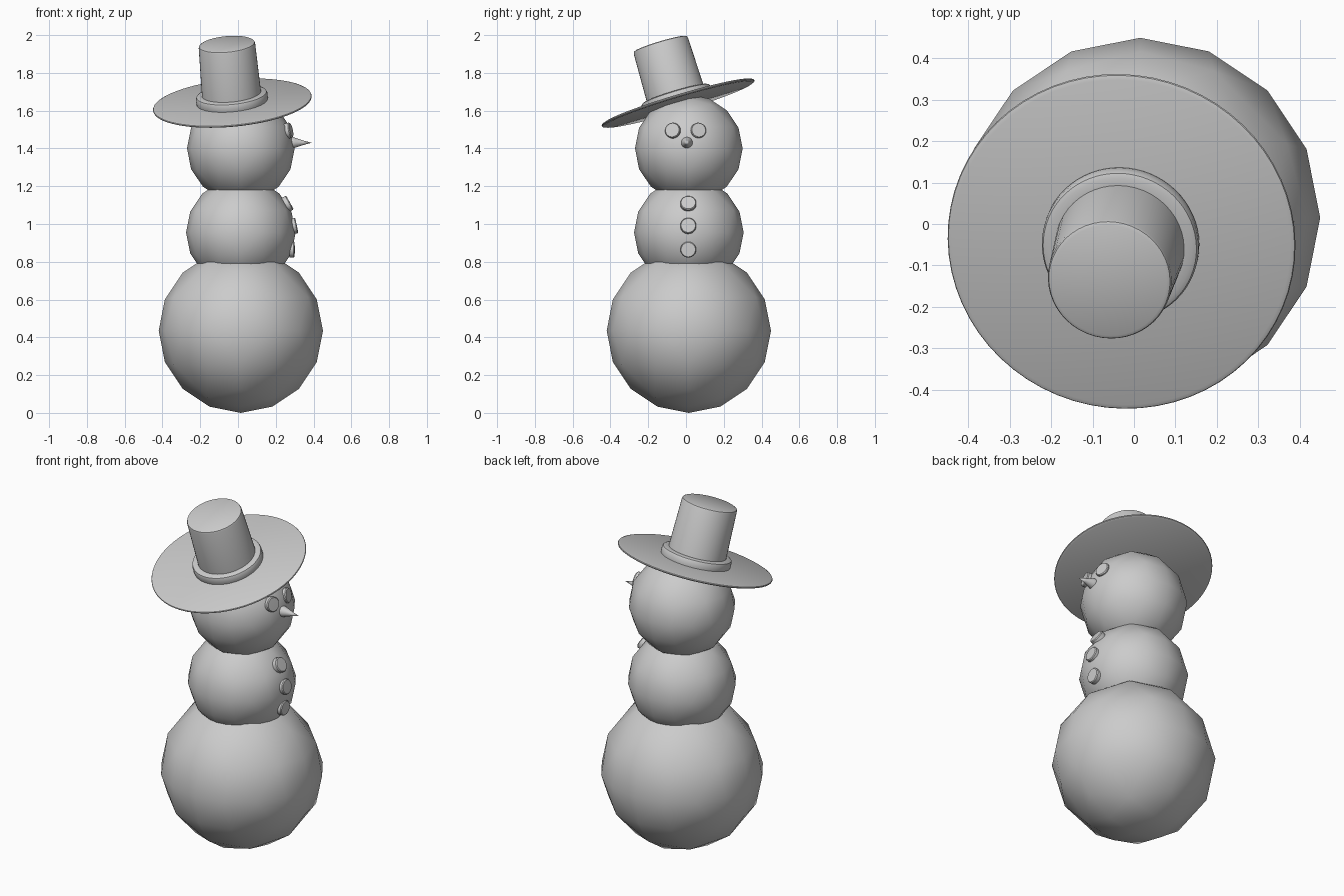
import bpy, bmesh, math
from mathutils import Vector

if "Cube" in bpy.data.objects:
    bpy.data.objects.remove(bpy.data.objects["Cube"])

AX, AY = 0.015, 0.015   # axis of the stacked balls


def finish(bm, name, angle):
    bmesh.ops.recalc_face_normals(bm, faces=bm.faces)
    mesh = bpy.data.meshes.new(name)
    bm.to_mesh(mesh)
    bm.free()
    ob = bpy.data.objects.new(name, mesh)
    bpy.context.collection.objects.link(ob)
    bpy.ops.object.select_all(action='DESELECT')
    ob.select_set(True)
    bpy.context.view_layer.objects.active = ob
    bpy.ops.object.shade_smooth_by_angle(angle=math.radians(angle))
    return ob


def ball(name, radius, z):
    """Low-poly ball: an octahedron split twice and pushed out to a sphere."""
    bm = bmesh.new()
    for axis in range(3):
        for sign in (-1, 1):
            v = Vector((0, 0, 0))
            v[axis] = sign
            bm.verts.new(v)
    bmesh.ops.convex_hull(bm, input=bm.verts)
    for _ in range(2):
        bmesh.ops.subdivide_edges(bm, edges=bm.edges[:], cuts=1, use_grid_fill=True)
        for v in bm.verts:
            v.co.normalize()
    for v in bm.verts:
        v.co = v.co * radius + Vector((AX, AY, z))
    return finish(bm, name, 60)


def lathe(name, profile, origin, axis, steps=48):
    """Spin a (radius, height) profile around an axis through origin."""
    bm = bmesh.new()
    verts = [bm.verts.new((r, 0, h)) for r, h in profile]
    edges = [bm.edges.new(pair) for pair in zip(verts, verts[1:])]
    bmesh.ops.spin(bm, geom=verts + edges, axis=(0, 0, 1), cent=(0, 0, 0),
                   angle=math.tau, steps=steps, use_duplicate=False)
    bmesh.ops.remove_doubles(bm, verts=bm.verts, dist=0.0002)
    ob = finish(bm, name, 35)
    ob.rotation_mode = 'QUATERNION'
    ob.rotation_quaternion = Vector((0, 0, 1)).rotation_difference(Vector(axis))
    ob.location = origin
    return ob


# body
ball("lower_ball", 0.435, 0.435)
ball("middle_ball", 0.29, 0.955)
ball("head", 0.285, 1.40)

# tilted hat
hat_base = (-0.03, -0.042, 1.64)
hat_axis = (-0.09, -0.286, 0.954)
lathe("hat_brim", [(0, -0.008), (0.41, -0.008), (0.42, -0.004), (0.422, 0),
                   (0.42, 0.004), (0.41, 0.008), (0, 0.008)], hat_base, hat_axis, 64)
lathe("hat_band", [(0.15, 0), (0.187, 0), (0.19, 0.015), (0.19, 0.038),
                   (0.186, 0.048), (0.175, 0.053), (0.15, 0.053)], hat_base, hat_axis, 64)
lathe("hat_crown", [(0, 0), (0.158, 0), (0.15, 0.318), (0.147, 0.326),
                    (0.139, 0.33), (0, 0.33)], hat_base, hat_axis)

# eyes and buttons share one coal disc shape
def disc(name, r, pos, yaw, pitch):
    y, p = math.radians(yaw), math.radians(pitch)
    axis = (math.cos(p) * math.cos(y), math.cos(p) * math.sin(y), math.sin(p))
    profile = [(0, -0.015), (r, -0.015), (r, 0.007), (r * 0.9, 0.012), (0, 0.013)]
    lathe(name, profile, pos, axis, 32)


for side, y in (("right", -0.07), ("left", 0.065)):
    disc(side + "_eye", 0.041, (0.27, y, 1.495), 200 * (y - 0.0), 12)

for i, (x, z, pitch) in enumerate([(0.264, 1.108, 29), (0.299, 0.99, 12), (0.288, 0.864, 0)]):
    disc(f"button_{i + 1}", 0.042, (x, 0.012, z), 0, pitch)

# nose
lathe("nose", [(0, -0.04), (0.03, -0.04), (0.03, 0.0), (0.026, 0.014), (0.012, 0.055), (0, 0.1)],
      (0.29, 0.005, 1.43), (1, 0, 0), 24)
